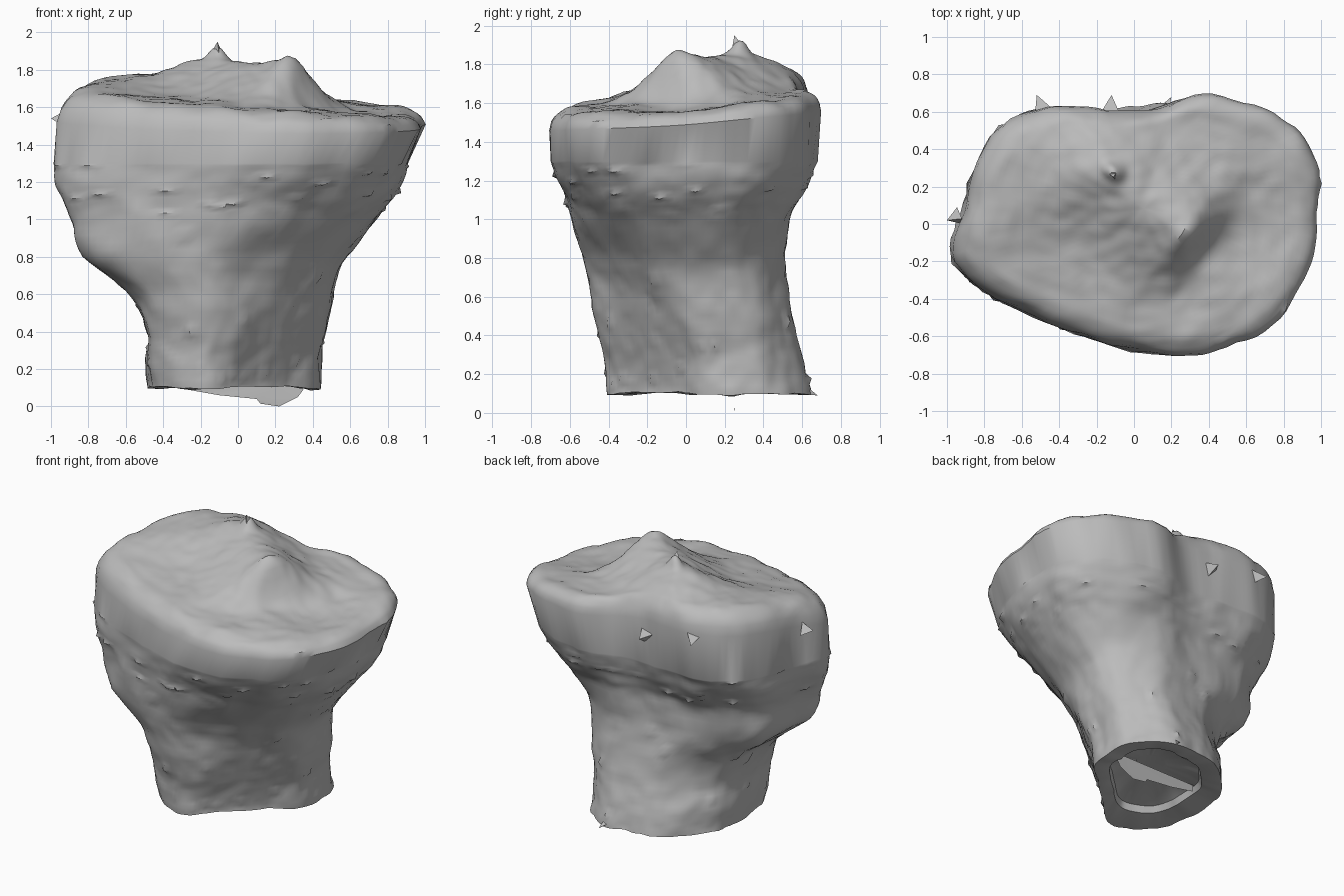
import bpy, bmesh, math, random
from mathutils import Vector, noise

random.seed(7)
if "Cube" in bpy.data.objects:
    bpy.data.objects.remove(bpy.data.objects["Cube"])

grey = bpy.data.materials.new("bone grey")
grey.use_nodes = True
tone = (0.5, 0.5, 0.5, 1)
grey.diffuse_color = tone
grey.node_tree.nodes["Principled BSDF"].inputs["Base Color"].default_value = tone

SIDES = 112
SHAFT = [(.44, .25), (.44, .42), (.35, .55), (.2, .64), (0, .64), (-.17, .6), (-.35, .45), (-.46, .3),
         (-.48, .05), (-.47, -.15), (-.4, -.3), (-.2, -.4), (-.06, -.36), (.1, -.21), (.27, -.05), (.41, .1)]
RIM = [(1, .1), (.98, .36), (.8, .57), (.42, .69), (.08, .61), (-.25, .62), (-.52, .62), (-.79, .47),
       (-.93, .12), (-.99, -.2), (-.65, -.45), (-.25, -.6), (.12, -.69), (.45, -.67), (.79, -.5), (.96, -.2)]
# height, blend from shaft to rim outline, then x and y limits
LEVELS = [(.1, 0, -.48, .44, -.4, .64), (.25, 0, -.49, .45, -.42, .61), (.4, .05, -.49, .47, -.46, .57),
          (.6, .15, -.58, .51, -.49, .53), (.8, .4, -.83, .58, -.53, .51), (1, .6, -.88, .74, -.59, .54),
          (1.1, .75, -.92, .82, -.62, .59), (1.2, .9, -.97, .88, -.66, .64), (1.3, 1, -.98, .91, -.7, .68)]
TOP = (1.45, 1, -.97, .99, -.7, .69)


def spline(pts, t, closed):
    """Catmull-Rom through tuples of any length."""
    n, i = len(pts), int(t)
    get = lambda k: pts[k % n] if closed else pts[max(0, min(n - 1, k))]
    f = t - i
    return [b + f / 2 * (c - a + f * (2 * a - 5 * b + 4 * c - d + f * (3 * (b - c) + d - a)))
            for a, b, c, d in zip(get(i - 1), get(i), get(i + 1), get(i + 2))]


def smooth_loop(pts):
    return [spline(pts, k * len(pts) / SIDES, True) for k in range(SIDES)]


shaft_loop, rim_loop = smooth_loop(SHAFT), smooth_loop(RIM)


def outline(level):
    """Blend both outlines and fit the result to the level's limits."""
    z, w, x0, x1, y0, y1 = level
    pts = [(a[0] + (b[0] - a[0]) * w, a[1] + (b[1] - a[1]) * w) for a, b in zip(shaft_loop, rim_loop)]
    xs, ys = [p[0] for p in pts], [p[1] for p in pts]
    fit = lambda v, vs, lo, hi: lo + (v - min(vs)) / (max(vs) - min(vs)) * (hi - lo)
    return [Vector((fit(x, xs, x0, x1), fit(y, ys, y0, y1), z)) for x, y in pts]


def bump(x, y, cx, cy, size):
    return math.exp(-((x - cx) ** 2 + (y - cy) ** 2) / size ** 2)


def plateau(x, y):
    """Height of the joint surface: tilted dishes with a central spine."""
    h = 1.63 + .07 * y - .05 * x + .08 * bump(x, y, -.6, .3, .45) - .04 * bump(x, y, .65, 0, .3)
    a, b = Vector((.27, -.03)), Vector((-.12, .28))
    p = Vector((x, y))
    t = max(0, min(1, (p - a).dot(b - a) / (b - a).length_squared))
    d = p - (a + (b - a) * t)
    steep = max(0, d.dot(Vector((.8, -.6)))) / max(d.length, .001)
    h += (.24 - .07 * t) * math.exp(-d.length_squared / (.27 - .15 * steep) ** 2)
    return h + .07 * bump(x, y, -.11, .28, .05) + .03 * bump(x, y, .28, -.05, .06)


# Bone body: rings from the hollow end up the shaft and over the plateau
rings = []
base = outline(LEVELS[0])
hole = Vector((.08, .24, .1))
for scale, lift in ((.25, .08), (.55, .07), (.69, .05), (.72, .01), (.88, 0)):
    rings.append([hole + (p - hole) * scale + Vector((0, 0, lift)) for p in base])
STEPS = 44
for k in range(STEPS):
    t = k / STEPS * (len(LEVELS) - 1)
    rings.append(outline(spline(LEVELS, t, False)))
rings.append(outline(LEVELS[-1]))
top = outline(TOP)
mid = Vector((.05, .08, 0))
COUNT = 36
for k in range(COUNT):
    s = 1 - (k / COUNT) ** 1.2
    ring = []
    for p in top:
        edge = max(0, s - .84) / .16
        q = mid + (p - mid) * s
        fall = (.12 - .04 * p.x) * (1 - math.sqrt(max(0, 1 - edge ** 2)))
        ring.append(Vector((q.x, q.y, plateau(q.x, q.y) - fall)))
    rings.append(ring)

bm = bmesh.new()
loops = [[bm.verts.new(p) for p in ring] for ring in rings]
for low, high in zip(loops, loops[1:]):
    for k in range(SIDES):
        n = (k + 1) % SIDES
        bm.faces.new((low[k], low[n], high[n], high[k]))
bm.faces.new(loops[0][::-1])
peak = bm.verts.new((mid.x, mid.y, plateau(mid.x, mid.y)))
for k in range(SIDES):
    bm.faces.new((loops[-1][k], loops[-1][(k + 1) % SIDES], peak))
bm.normal_update()

# Uneven bone surface with scattered chips
for v in list(bm.verts):
    n, p = v.normal.copy(), v.co.copy()
    rough = .016 * noise.noise(p * 5) + .008 * noise.noise(p * 14)
    rim = 1.05 < p.z < 1.55 and abs(n.z) < .8
    if .12 < p.z < 1.55 and random.random() < (.02 if rim else .005):
        rough += random.uniform(.01, .025)
    v.co += n * rough


def finish(name, bm):
    mesh = bpy.data.meshes.new(name)
    bm.to_mesh(mesh)
    bm.free()
    obj = bpy.data.objects.new(name, mesh)
    bpy.context.collection.objects.link(obj)
    mesh.materials.append(grey)
    bpy.ops.object.select_all(action='DESELECT')
    obj.select_set(True)
    bpy.context.view_layer.objects.active = obj
    bpy.ops.object.shade_smooth_by_angle(angle=math.radians(40))


finish("bone_body", bm)

# Ragged sheet hanging in the hollow end
bm = bmesh.new()
sheet = [(-.28, .14), (-.27, .09), (-.1, .06), (.1, .04), (.12, .015), (.22, 0), (.32, .05), (.35, .09), (.3, .14)]
bm.faces.new([bm.verts.new((x, .25 + (z - .05) * random.uniform(-.1, .1), z)) for x, z in sheet])
bmesh.ops.triangulate(bm, faces=bm.faces[:])
finish("broken_sheet", bm)

# Small spurs on the rims
bm = bmesh.new()
for tip, root in (((-.52, .69, 1.56), (-.48, .6, 1.58)), ((-1, .02, 1.54), (-.93, .04, 1.53)),
                  ((-.12, .69, 1.5), (-.12, .6, 1.5)), ((.2, .68, .09), (.15, .58, .14)),
                  ((-.11, .25, 1.95), (-.11, .28, 1.85))):
    tip, root = Vector(tip), Vector(root)
    out = (tip - root).normalized()
    side = out.orthogonal()
    cross = out.cross(side)
    foot = [bm.verts.new(root + (side * math.cos(a) + cross * math.sin(a)) * .04) for a in (0, 2.1, 4.2)]
    end = bm.verts.new(tip)
    for k in range(3):
        bm.faces.new((foot[k], foot[(k + 1) % 3], end))
finish("rim_spurs", bm)
